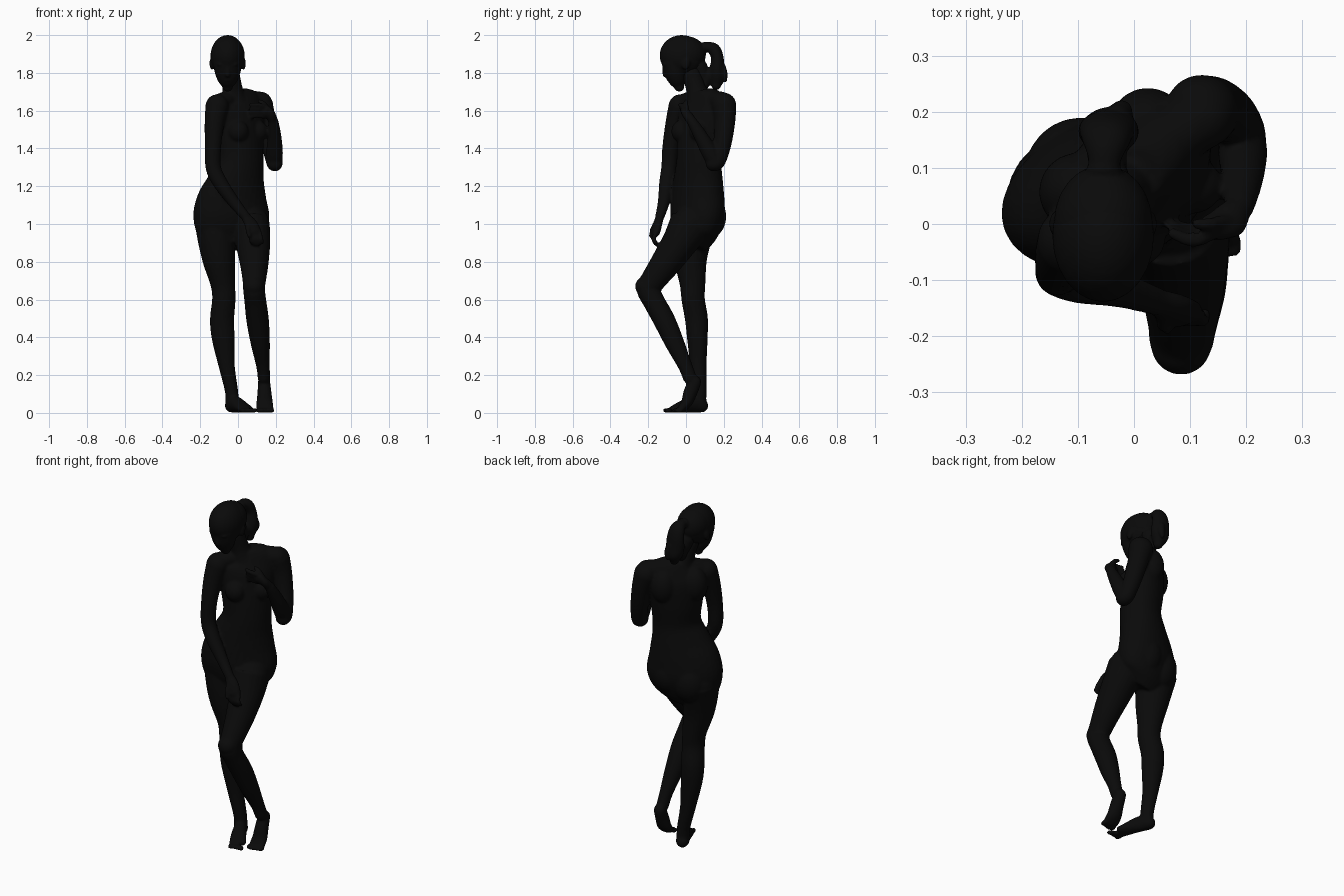
import bpy, bmesh, math
from mathutils import Vector, Matrix

cube = bpy.data.objects.get("Cube")
if cube:
    bpy.data.objects.remove(cube)

mat = bpy.data.materials.new("black_stone")
mat.use_nodes = True
COLOUR = (0.003, 0.003, 0.003, 1)
mat.diffuse_color = COLOUR
mat.node_tree.nodes["Principled BSDF"].inputs["Base Color"].default_value = COLOUR


def ball(bm, c, r, rot=(0, 0, 0)):
    """Ellipsoid with radii r, turned by Euler degrees."""
    r = (r, r, r) if isinstance(r, (int, float)) else r
    turn = Matrix.Identity(4)
    for angle, axis in zip(rot, "XYZ"):
        turn = Matrix.Rotation(math.radians(angle), 4, axis) @ turn
    m = Matrix.Translation(c) @ turn @ Matrix.Diagonal((*r, 1))
    bmesh.ops.create_uvsphere(bm, u_segments=24, v_segments=16, radius=1, matrix=m)


def spline(st, steps=4):
    """Catmull-Rom interpolation of the stations."""
    out = []
    for i in range(len(st) - 1):
        p = [st[max(i - 1, 0)], st[i], st[i + 1], st[min(i + 2, len(st) - 1)]]
        for k in range(steps):
            t = k / steps
            out.append([0.5 * (2 * b + (c - a) * t + (2 * a - 5 * b + 4 * c - d) * t * t
                               + (3 * b - a - 3 * c + d) * t ** 3) for a, b, c, d in zip(*p)])
    return out + [list(st[-1])]


def loft(bm, stations, heading=0, ends=True, n=20):
    """Tube through stations (x, y, z, width, [depth, [heading]])."""
    full = []
    for s in stations:
        s = list(s)
        if len(s) == 4:
            s.append(s[3])
        if len(s) == 5:
            s.append(heading)
        full.append(s)
    pts = spline(full)
    rings = []
    for i, (x, y, z, a, b, h) in enumerate(pts):
        t = (Vector(pts[min(i + 1, len(pts) - 1)][:3]) - Vector(pts[max(i - 1, 0)][:3])).normalized()
        h = math.radians(h)
        u = Vector((math.cos(h), math.sin(h), 0))
        u = (u - t * u.dot(t)).normalized()
        v = t.cross(u)
        ring = []
        for k in range(n):
            w = 2 * math.pi * k / n
            ring.append(bm.verts.new(Vector((x, y, z)) + u * a * math.cos(w) + v * b * math.sin(w)))
        rings.append(ring)
    faces = [bm.faces.new(rings[0][::-1]), bm.faces.new(rings[-1])]
    for r0, r1 in zip(rings, rings[1:]):
        for k in range(n):
            j = (k + 1) % n
            faces.append(bm.faces.new((r0[k], r0[j], r1[j], r1[k])))
    bmesh.ops.recalc_face_normals(bm, faces=faces)
    if ends:
        for s in (full[0], full[-1]):
            ball(bm, s[:3], min(s[3], s[4]) * 0.98)


def finish(name, bm, voxel, smooth):
    """Fuse the overlapping pieces into one smooth skin."""
    me = bpy.data.meshes.new(name)
    bm.to_mesh(me)
    bm.free()
    ob = bpy.data.objects.new(name, me)
    bpy.context.collection.objects.link(ob)
    me.materials.append(mat)
    rem = ob.modifiers.new("fuse", "REMESH")
    rem.mode = "VOXEL"
    rem.voxel_size = voxel
    rem.use_smooth_shade = True
    sm = ob.modifiers.new("soften", "SMOOTH")
    sm.factor = 0.5
    sm.iterations = smooth


# Torso: hips turned a little, chest turned further
bm = bmesh.new()
loft(bm, [(-0.02, 0.03, 0.88, 0.09, 0.07, 15), (-0.033, 0.05, 0.94, 0.178, 0.105, 17),
          (-0.036, 0.06, 1.03, 0.208, 0.132, 20), (-0.028, 0.062, 1.12, 0.199, 0.13, 23),
          (-0.008, 0.065, 1.22, 0.163, 0.12, 30), (0.012, 0.069, 1.33, 0.131, 0.11, 40),
          (0.006, 0.08, 1.46, 0.143, 0.112, 43), (0, 0.09, 1.58, 0.162, 0.102, 43),
          (-0.002, 0.09, 1.645, 0.155, 0.078, 43), (-0.012, 0.078, 1.695, 0.07, 0.055, 43)], ends=False, n=32)
fwd, side = Vector((0.68, -0.73, 0)), Vector((0.73, 0.68, 0))
chest = Vector((0, 0.075, 1.49))
for s in (-1, 1):
    ball(bm, chest + fwd * 0.075 + side * 0.07 * s, (0.056, 0.05, 0.058))
    ball(bm, chest - fwd * 0.055 + side * 0.085 * s + Vector((0, 0, 0.08)), (0.07, 0.07, 0.1))
ball(bm, (-0.095, 0.09, 1.01), (0.1, 0.1, 0.125))
ball(bm, (0.02, 0.115, 1.04), (0.095, 0.098, 0.12))
# Shoulder girdle and neck
loft(bm, [(-0.105, -0.02, 1.637, 0.05), (-0.055, 0.035, 1.655, 0.05), (0.0, 0.095, 1.663, 0.05),
          (0.065, 0.15, 1.655, 0.052), (0.125, 0.19, 1.645, 0.055)], heading=133)
loft(bm, [(-0.015, 0.07, 1.64, 0.07), (-0.028, 0.055, 1.71, 0.054), (-0.045, 0.03, 1.8, 0.052)])

# Standing leg
loft(bm, [(-0.12, 0.045, 1.0, 0.108, 0.115), (-0.112, 0.03, 0.9, 0.098, 0.1),
          (-0.1, 0.025, 0.8, 0.085, 0.085), (-0.08, 0.035, 0.68, 0.065, 0.068),
          (-0.075, 0.038, 0.6, 0.062, 0.062), (-0.084, 0.055, 0.5, 0.064, 0.061),
          (-0.079, 0.06, 0.4, 0.061, 0.055), (-0.06, 0.065, 0.25, 0.043, 0.044),
          (-0.035, 0.07, 0.12, 0.035, 0.039), (-0.03, 0.07, 0.05, 0.036, 0.037)])
# Standing foot, turned inward
loft(bm, [(-0.035, 0.083, 0.038, 0.036, 0.037), (-0.012, 0.035, 0.045, 0.037, 0.044),
          (0.022, -0.03, 0.03, 0.044, 0.029), (0.046, -0.07, 0.018, 0.046, 0.017)], heading=27)
for i in range(5):
    off = (i - 2) * 0.0185
    ball(bm, (0.055 + off * 0.9, -0.088 + off * 0.44 - 0.007 * max(i - 1, 0), 0.013),
         (0.011, 0.022, 0.013), (0, 0, 26))

# Bent leg: thigh, knee, calf
loft(bm, [(0.068, 0.025, 1.0, 0.1, 0.115), (0.079, -0.035, 0.9, 0.092, 0.094),
          (0.086, -0.11, 0.79, 0.076, 0.08), (0.086, -0.175, 0.7, 0.062, 0.067),
          (0.085, -0.2, 0.655, 0.058, 0.062), (0.092, -0.17, 0.59, 0.058, 0.058),
          (0.104, -0.115, 0.49, 0.06, 0.058), (0.118, -0.06, 0.37, 0.051, 0.051),
          (0.132, -0.005, 0.25, 0.036, 0.038), (0.138, 0.022, 0.18, 0.033, 0.036)])
ball(bm, (0.084, -0.215, 0.67), 0.054)
# Raised heel and ball of the bent leg's foot
loft(bm, [(0.138, 0.048, 0.165, 0.033, 0.034), (0.14, 0.024, 0.11, 0.037, 0.037),
          (0.141, 0.004, 0.055, 0.044, 0.03), (0.143, -0.025, 0.022, 0.047, 0.021)])
for i in range(5):
    ball(bm, (0.107 + i * 0.0185, -0.052 + 0.005 * abs(i - 1), 0.013), (0.011, 0.023, 0.013))

# Hanging arm crossing the front
loft(bm, [(-0.11, -0.03, 1.625, 0.063), (-0.124, -0.055, 1.54, 0.053), (-0.132, -0.08, 1.42, 0.044),
          (-0.131, -0.09, 1.3, 0.041), (-0.095, -0.103, 1.22, 0.039), (-0.025, -0.117, 1.12, 0.032),
          (0.04, -0.138, 1.04, 0.025)])
loft(bm, [(0.04, -0.138, 1.04, 0.025, 0.022), (0.068, -0.15, 1.0, 0.036, 0.023),
          (0.088, -0.16, 0.955, 0.038, 0.023)], heading=15)
for i in range(4):
    o = (i - 1.5) * 0.018
    loft(bm, [(0.088 + o, -0.164 + o * 0.2, 0.955, 0.012), (0.096 + o, -0.172, 0.92, 0.012),
              (0.1 + o, -0.16, 0.892 + abs(i - 1.5) * 0.006, 0.011)], n=10)
loft(bm, [(0.055, -0.16, 1.005, 0.014), (0.052, -0.178, 0.97, 0.013), (0.06, -0.186, 0.935, 0.011)], n=10)

# Raised arm with the hand on the chest
loft(bm, [(0.12, 0.2, 1.63, 0.067), (0.143, 0.206, 1.55, 0.056), (0.17, 0.193, 1.43, 0.049),
          (0.19, 0.168, 1.335, 0.043), (0.195, 0.145, 1.32, 0.042)])
loft(bm, [(0.193, 0.155, 1.32, 0.04), (0.194, 0.125, 1.38, 0.044), (0.193, 0.075, 1.47, 0.036),
          (0.187, 0.03, 1.545, 0.027)])
loft(bm, [(0.187, 0.03, 1.545, 0.026, 0.023), (0.168, 0.005, 1.58, 0.024, 0.035),
          (0.138, -0.008, 1.595, 0.021, 0.037)], heading=50)
for i in range(4):
    o = (i - 1.5) * 0.018
    loft(bm, [(0.138, -0.008 - o * 0.4, 1.595 + o, 0.012), (0.105, -0.02 - o * 0.4, 1.602 + o * 1.1, 0.012),
              (0.068, -0.008 - o * 0.3, 1.6 + o * 1.2, 0.0105)], heading=90, n=10)
loft(bm, [(0.168, 0.005, 1.595, 0.014), (0.14, 0.0, 1.635, 0.013), (0.112, 0.0, 1.65, 0.011)], heading=90, n=10)
finish("body", bm, 0.007, 5)

# Head bowed forward: skull, face, jaw, nose, lips, brows, ears
bm = bmesh.new()
HX = -0.055
ball(bm, (HX, -0.02, 1.89), (0.091, 0.12, 0.11), (-8, 0, 0))
loft(bm, [(HX, -0.06, 1.86, 0.078, 0.07), (HX, -0.053, 1.8, 0.068, 0.06),
          (HX, -0.043, 1.755, 0.05, 0.046), (HX, -0.036, 1.728, 0.028, 0.028)])
loft(bm, [(HX, -0.116, 1.845, 0.009), (HX, -0.113, 1.81, 0.012), (HX, -0.111, 1.79, 0.014)], n=10)
ball(bm, (HX, -0.09, 1.765), (0.022, 0.012, 0.011))
for s in (-1, 1):
    ball(bm, (HX + s * 0.03, -0.109, 1.845), (0.026, 0.014, 0.01))
    ball(bm, (HX + s * 0.03, -0.1, 1.825), (0.016, 0.012, 0.011))
    ball(bm, (HX + s * 0.084, 0.0, 1.85), (0.012, 0.022, 0.034), (-15, 0, 0))
finish("head", bm, 0.006, 4)

# Gathered hair: cap at the back and full ponytail falling onto the neck
bm = bmesh.new()
ball(bm, (HX, 0.002, 1.9), (0.088, 0.104, 0.094))
loft(bm, [(-0.055, 0.07, 1.922, 0.03), (-0.053, 0.108, 1.937, 0.028, 0.026), (-0.05, 0.147, 1.924, 0.042, 0.034),
          (-0.048, 0.166, 1.88, 0.05, 0.033), (-0.045, 0.165, 1.82, 0.054, 0.04),
          (-0.042, 0.165, 1.775, 0.046, 0.043), (-0.036, 0.16, 1.735, 0.026, 0.026)])
ball(bm, (-0.054, 0.097, 1.935), (0.032, 0.015, 0.03))
# Loose locks around the tail
loft(bm, [(-0.03, 0.188, 1.83, 0.024), (-0.022, 0.202, 1.79, 0.02), (-0.025, 0.208, 1.76, 0.01)], n=10)
loft(bm, [(-0.05, 0.14, 1.8, 0.036), (-0.046, 0.11, 1.77, 0.034), (-0.038, 0.095, 1.735, 0.026)])
loft(bm, [(-0.05, 0.07, 1.83, 0.045), (-0.045, 0.09, 1.78, 0.035), (-0.036, 0.105, 1.74, 0.02)])
finish("hair", bm, 0.006, 3)
